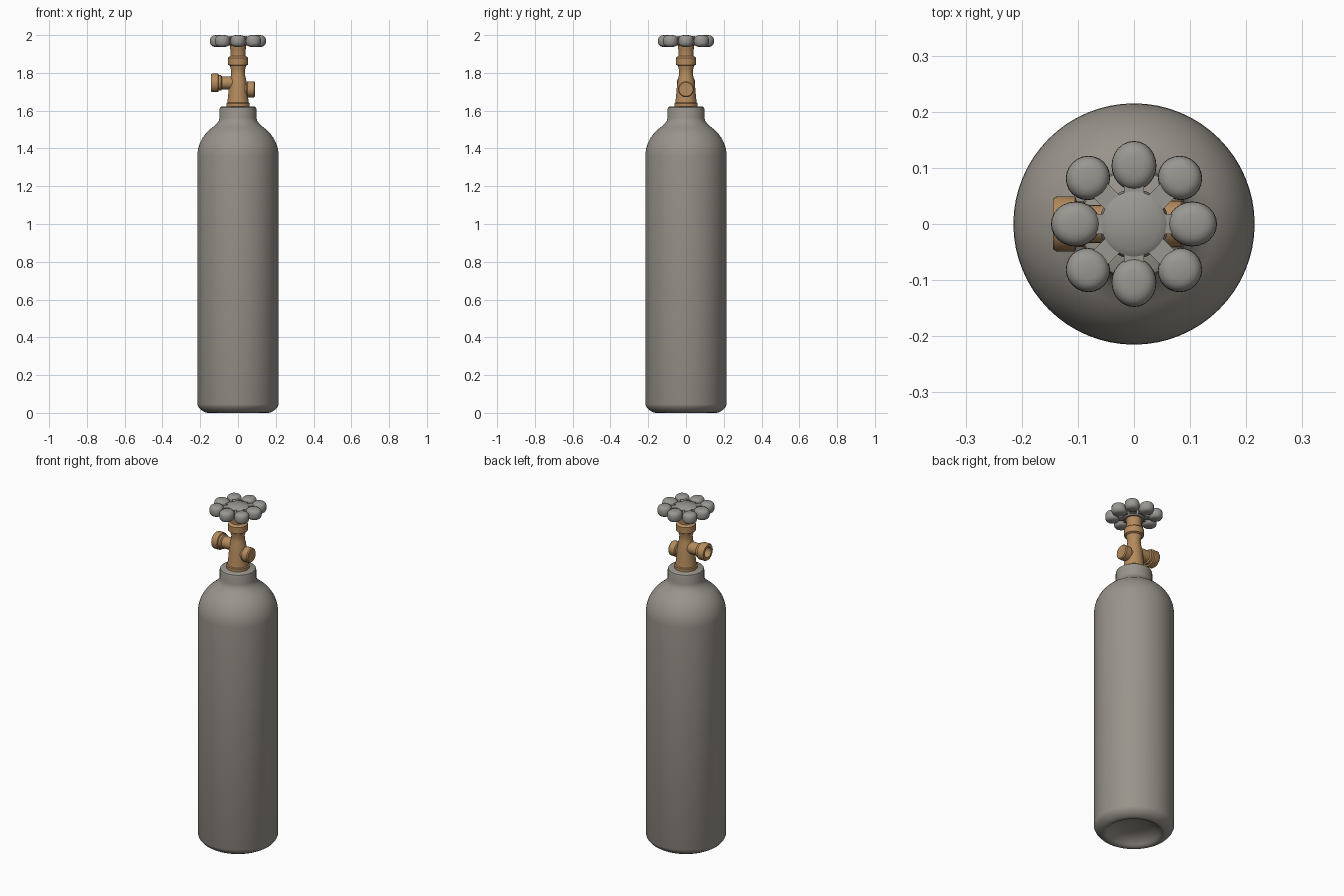
import bpy, bmesh, math
from mathutils import Matrix, Vector

if "Cube" in bpy.data.objects:
    bpy.data.objects.remove(bpy.data.objects["Cube"])


def material(name, col):
    m = bpy.data.materials.new(name)
    m.diffuse_color = (*col, 1)
    m.use_nodes = True
    m.node_tree.nodes["Principled BSDF"].inputs["Base Color"].default_value = m.diffuse_color
    return m


GREY = material("warm grey paint", (0.32, 0.295, 0.26))
WHEEL = material("wheel grey", (0.32, 0.31, 0.285))
BRASS = material("brass", (0.46, 0.26, 0.11))


def lathe(bm, profile, n, mat=Matrix()):
    """Spin (radius, height) points around z, then transform."""
    rings = []
    for r, z in profile:
        if r < 1e-6:
            rings.append([bm.verts.new(mat @ Vector((0, 0, z)))])
        else:
            rings.append([bm.verts.new(mat @ Vector((r * math.cos(2 * math.pi * i / n),
                                                     r * math.sin(2 * math.pi * i / n), z)))
                          for i in range(n)])
    for a, b in zip(rings, rings[1:]):
        for i in range(n):
            j = (i + 1) % n
            if len(a) == 1:
                bm.faces.new((a[0], b[j], b[i]))
            elif len(b) == 1:
                bm.faces.new((a[i], a[j], b[0]))
            else:
                bm.faces.new((a[i], a[j], b[j], b[i]))


def finish(name, bm, mat, angle=35):
    bmesh.ops.recalc_face_normals(bm, faces=bm.faces)
    me = bpy.data.meshes.new(name)
    bm.to_mesh(me)
    bm.free()
    me.materials.append(mat)
    ob = bpy.data.objects.new(name, me)
    bpy.context.collection.objects.link(ob)
    bpy.ops.object.select_all(action='DESELECT')
    ob.select_set(True)
    bpy.context.view_layer.objects.active = ob
    bpy.ops.object.shade_smooth_by_angle(angle=math.radians(angle))
    return ob


def turned(name, profile, n, mat, matrix=Matrix()):
    bm = bmesh.new()
    lathe(bm, profile, n, matrix)
    return finish(name, bm, mat)


# tank: dished foot, straight wall, domed shoulder, collar
dome = [(0.215 * math.cos(t), 1.36 + 0.195 * math.sin(t))
        for t in [math.radians(a) for a in range(0, 55, 6)]]
turned("tank", [(0, 0.05), (0.07, 0.045), (0.115, 0.032), (0.14, 0.012), (0.15, 0.003),
                (0.162, 0), (0.175, 0.003), (0.195, 0.015), (0.21, 0.032), (0.215, 0.045)]
       + dome +
       [(0.112, 1.533), (0.102, 1.546), (0.098, 1.562), (0.098, 1.608),
        (0.095, 1.617), (0.087, 1.622), (0, 1.622)], 64, GREY)

# valve body and stem
turned("valve_body", [(0, 1.60), (0.062, 1.60), (0.062, 1.638), (0.057, 1.642), (0.053, 1.67),
                      (0.049, 1.72), (0.043, 1.765), (0.037, 1.79), (0.036, 1.81),
                      (0.043, 1.838), (0.053, 1.843), (0.053, 1.88), (0.047, 1.886),
                      (0.04, 1.89), (0.04, 1.925), (0.042, 1.93), (0.042, 1.955), (0, 1.955)],
       32, BRASS)

# relief plug on the right
to_right = Matrix.Translation((0, 0, 1.713)) @ Matrix.Rotation(math.pi / 2, 4, 'Y')
turned("relief_plug", [(0, 0), (0.034, 0), (0.034, 0.045), (0.042, 0.05), (0.042, 0.084),
                       (0.037, 0.09), (0, 0.09)], 24, BRASS, to_right)

# hollow outlet on the left
to_left = Matrix.Translation((0, 0, 1.747)) @ Matrix.Rotation(-math.pi / 2, 4, 'Y')
turned("outlet", [(0, 0), (0.034, 0), (0.034, 0.085), (0.041, 0.09), (0.041, 0.102),
                  (0.049, 0.105), (0.049, 0.138), (0.045, 0.144), (0.03, 0.144),
                  (0.028, 0.105), (0, 0.105)], 24, BRASS, to_left)

# hand wheel: hub, spokes and eight rounded lobes
bm = bmesh.new()
lathe(bm, [(0, 1.944), (0.052, 1.944), (0.06, 1.952), (0.062, 1.97), (0.058, 1.986),
           (0.045, 1.995), (0, 1.997)], 40)
lobe = []
for k in range(-6, 7):
    t = math.pi / 2 * k / 6
    c, s = math.cos(t), math.sin(t)
    lobe.append((max(c, 0) ** 0.6, math.copysign(abs(s) ** 0.75, s) * 0.0315 + 1.9685))
lobe[0], lobe[-1] = (0, lobe[0][1]), (0, lobe[-1][1])
for i in range(8):
    straight = i % 2 == 0
    turn = Matrix.Rotation(i * math.pi / 4, 4, 'Z')
    lathe(bm, lobe, 24, turn @ Matrix.Translation((0.104 if straight else 0.116, 0, 0))
          @ Matrix.Diagonal((0.044 if straight else 0.039, 0.04, 1, 1)))
    bmesh.ops.create_cube(bm, size=1, matrix=turn @ Matrix.Translation((0.065, 0, 1.968))
                          @ Matrix.Diagonal((0.07, 0.036, 0.036, 1)))
finish("hand_wheel", bm, WHEEL, 40)
